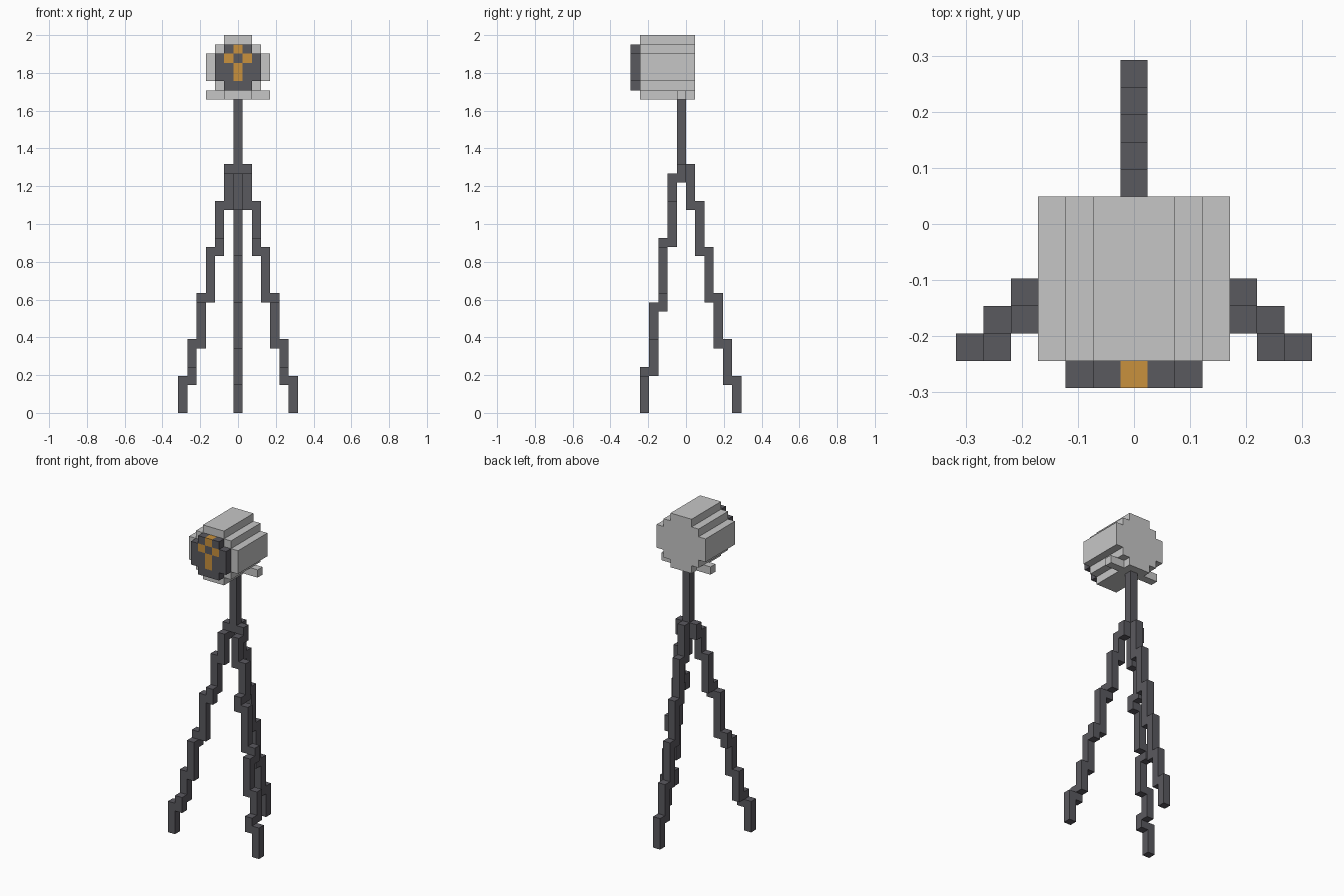
import bpy, bmesh, math
from mathutils import Vector

if "Cube" in bpy.data.objects:
    bpy.data.objects.remove(bpy.data.objects["Cube"])

U = 2 / 41  # one block; the model is 41 blocks tall


def material(name, rgb):
    m = bpy.data.materials.new(name)
    m.diffuse_color = (*rgb, 1)
    m.use_nodes = True
    m.node_tree.nodes["Principled BSDF"].inputs["Base Color"].default_value = m.diffuse_color
    return m


GREY = material("light grey", (0.565, 0.565, 0.565))
DARK = material("dark grey", (0.102, 0.100, 0.114))
ORANGE = material("orange", (0.578, 0.283, 0.048))

DIRS = [Vector(d) for d in ((1, 0, 0), (-1, 0, 0), (0, 1, 0),
                            (0, -1, 0), (0, 0, 1), (0, 0, -1))]


def blocks(name, cells, mats, pick=lambda c: 0):
    """Outer skin of a set of blocks (x centred on 0, y 0..11, z 0..40)."""
    cells = set(cells)
    bm = bmesh.new()
    for c in sorted(cells):
        mid = Vector((c[0], c[1] - 5.5, c[2] + 0.5))
        for d in DIRS:
            if tuple(int(a + b) for a, b in zip(c, d)) in cells:
                continue
            s = Vector((d.y, d.z, d.x))
            t = d.cross(s)
            corners = [s + t, t - s, -s - t, s - t]
            f = bm.faces.new([bm.verts.new((mid + (d + q) / 2) * U) for q in corners])
            f.material_index = pick(c)
    bmesh.ops.remove_doubles(bm, verts=bm.verts, dist=U / 100)
    # merge flat neighbours of the same colour
    bmesh.ops.dissolve_limit(bm, angle_limit=math.radians(1), verts=bm.verts,
                             edges=bm.edges, delimit={'MATERIAL'})
    me = bpy.data.meshes.new(name)
    bm.to_mesh(me)
    bm.free()
    for m in mats:
        me.materials.append(m)
    ob = bpy.data.objects.new(name, me)
    bpy.context.collection.objects.link(ob)
    return ob


def disc(half_widths, z0, ys):
    """Stepped round profile, rows from the bottom up, extruded along y."""
    return [(x, y, z0 + r) for r, w in enumerate(half_widths)
            for x in range(-w, w + 1) for y in ys]


# lamp housing and the bracket arms beneath it
blocks("lamp_housing", disc([1, 2, 3, 3, 3, 2, 1], 34, range(1, 7)), [GREY])
for side, s in (("left", -1), ("right", 1)):
    blocks(side + "_bracket_arm", [(s * x, 5, 34) for x in (2, 3)], [GREY])

# front dial with orange mark
MARK = {(0, 39), (-1, 38), (1, 38), (0, 37), (0, 36)}
blocks("front_dial", disc([1, 2, 2, 2, 1], 35, [0]), [DARK, ORANGE],
       lambda c: int((c[0], c[2]) in MARK))

# pole
blocks("pole", [(0, 5, z) for z in range(26, 34)], [DARK])

# stepped legs: each step is (column, bottom, top); steps overlap by one block
OUT = [(1, 22, 27), (2, 17, 23), (3, 12, 18), (4, 7, 13), (5, 3, 8), (6, 0, 4)]
FORWARD = [(5, 25, 27), (4, 18, 26), (3, 11, 19), (2, 4, 12), (1, 0, 5)]

blocks("back_leg", [(0, 5 + n, z) for n, a, b in OUT for z in range(a, b)], [DARK])
for side, s in (("left", -1), ("right", 1)):
    cells = [(s * x, y, z) for x, a, b in OUT for y, c, d in FORWARD
             for z in range(max(a, c), min(b, d))]
    blocks(side + "_front_leg", cells, [DARK])
